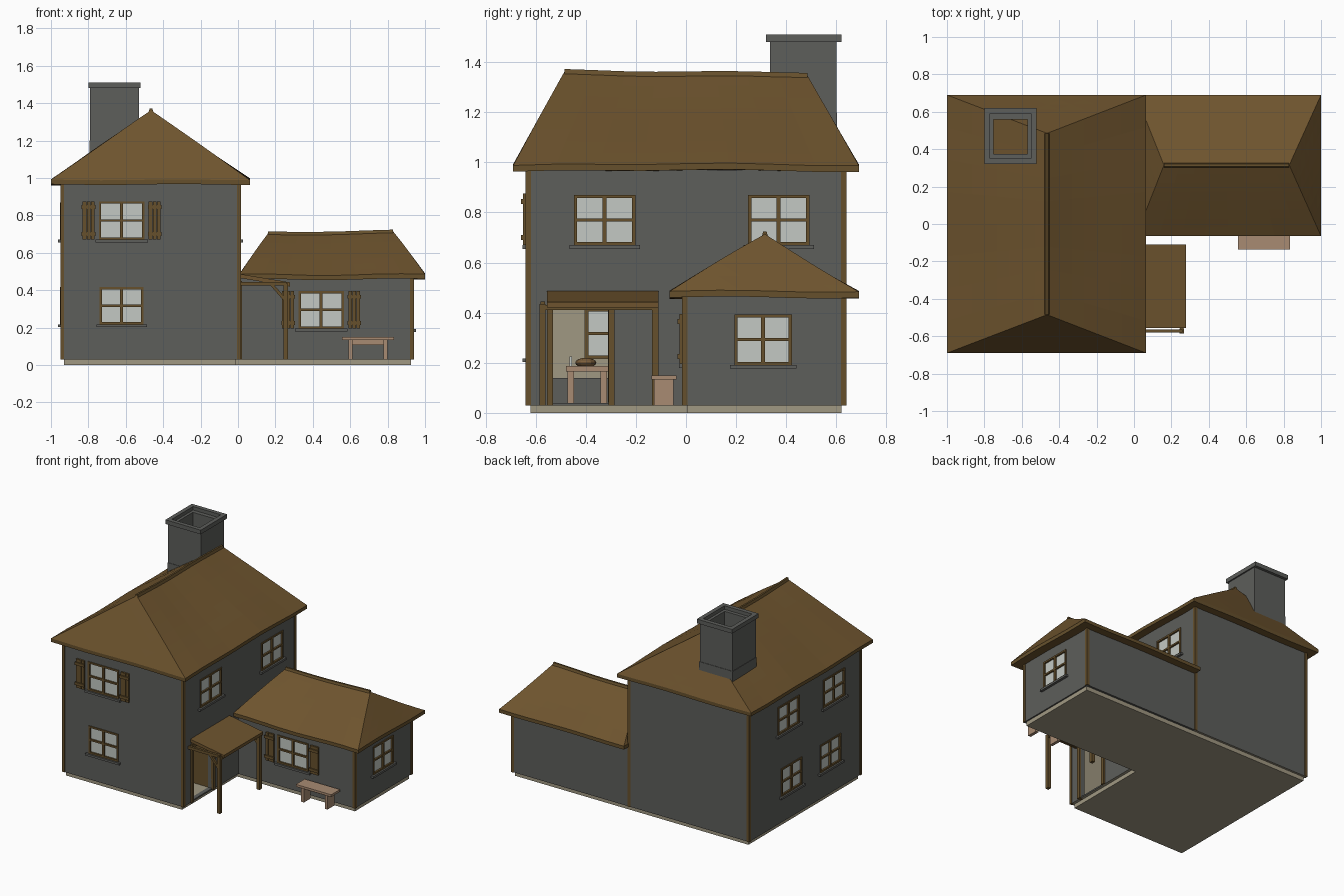
import bpy, bmesh, math
from mathutils import Vector

if "Cube" in bpy.data.objects:
    bpy.data.objects.remove(bpy.data.objects["Cube"])


def mat(name, r, g, b):
    m = bpy.data.materials.new(name)
    lin = [((c / 255 + 0.055) / 1.055) ** 2.4 for c in (r, g, b)]
    m.diffuse_color = (*lin, 1)
    m.use_nodes = True
    m.node_tree.nodes["Principled BSDF"].inputs["Base Color"].default_value = m.diffuse_color
    return m


STONE = mat("grey stone", 93, 94, 91)
THATCH = mat("brown thatch", 110, 84, 46)
TIMBER = mat("timber", 102, 80, 44)
GLASS = mat("pale glass", 196, 201, 196)
WOOD = mat("light wood", 168, 139, 114)
PLASTER = mat("beige plaster", 160, 152, 130)
BREAD = mat("bread crust", 125, 95, 60)


def finish(name, bm, *mats):
    bmesh.ops.recalc_face_normals(bm, faces=bm.faces)
    me = bpy.data.meshes.new(name)
    bm.to_mesh(me)
    bm.free()
    for m in mats:
        me.materials.append(m)
    ob = bpy.data.objects.new(name, me)
    bpy.context.collection.objects.link(ob)
    return ob


def add_box(bm, a, b):
    vs = bmesh.ops.create_cube(bm, size=1)["verts"]
    for v in vs:
        v.co = Vector([(a[i] + b[i]) / 2 + v.co[i] * abs(b[i] - a[i]) for i in range(3)])


def boxes(name, material, *pairs):
    bm = bmesh.new()
    for a, b in pairs:
        add_box(bm, a, b)
    return finish(name, bm, material)


def prism(name, material, pts, vec):
    bm = bmesh.new()
    f = bm.faces.new([bm.verts.new(p) for p in pts])
    ext = bmesh.ops.extrude_face_region(bm, geom=[f], use_keep_orig=True)["geom"]
    bmesh.ops.translate(bm, vec=vec, verts=[e for e in ext if isinstance(e, bmesh.types.BMVert)])
    return finish(name, bm, material)


def ring(name, material, x0, x1, y0, y1, z0, z1, t):
    """Open rectangular tube."""
    bm = bmesh.new()
    loops = []
    for o, z in ((0, z0), (0, z1), (t, z1), (t, z0)):
        loops.append([bm.verts.new(p) for p in ((x0 + o, y0 + o, z), (x1 - o, y0 + o, z),
                                                (x1 - o, y1 - o, z), (x0 + o, y1 - o, z))])
    for k in range(4):
        for i in range(4):
            j, n = (i + 1) % 4, (k + 1) % 4
            bm.faces.new((loops[k][i], loops[k][j], loops[n][j], loops[n][i]))
    return finish(name, bm, material)


# Wall-space mapping: u along the wall, d outward from it, z up
def wall(side, c):
    return {"front": lambda u, d, z: (u, c - d, z),
            "right": lambda u, d, z: (c + d, u, z),
            "left": lambda u, d, z: (c - d, u, z)}[side]


X0, X1, Y0, Y1, XW, YW = -0.945, 0.01, -0.635, 0.635, 0.935, -0.01
MF, MR, ML = wall("front", Y0), wall("right", X1), wall("left", X0)
WF, WR = wall("front", YW), wall("right", XW)
# mapping, u centre, width, sill height, height, shutters, belongs to wing
windows = [
    (MF, -0.622, 0.245, 0.67, 0.205, True, False),
    (MF, -0.622, 0.235, 0.218, 0.198, False, False),
    (MR, -0.325, 0.245, 0.67, 0.2, False, False),
    (MR, 0.37, 0.245, 0.67, 0.2, False, False),
    (ML, -0.325, 0.245, 0.67, 0.2, False, False),
    (ML, 0.19, 0.245, 0.67, 0.2, False, False),
    (ML, -0.285, 0.235, 0.218, 0.198, False, False),
    (ML, 0.155, 0.235, 0.218, 0.198, False, False),
    (WF, 0.445, 0.245, 0.195, 0.2, True, True),
    (WR, 0.308, 0.23, 0.192, 0.2, False, True),
]


def window(m, u, w, z, h):
    a, b, t = u - w / 2, u + w / 2, z + h
    bars = [(a, a + .013, z, t), (b - .013, b, z, t), (a, b, z, z + .012), (a, b, t - .012, t),
            (u - .008, u + .008, z, t), (a, b, z + h / 2 - .006, z + h / 2 + .006)]
    boxes("window_frame", TIMBER, *[(m(p, -.02, r), m(q, .006, s)) for p, q, r, s in bars])
    boxes("window_glass", GLASS, (m(a, -.012, z), m(b, -.006, t)))
    boxes("window_sill", STONE, (m(a - .018, -.01, z - .015), m(b + .018, .018, z)))


def shutter(m, u, z, h):
    w = .032
    planks = [(m(u - w + k * .022, .003, z), m(u - w + k * .022 + .02, .016, z + h)) for k in range(3)]
    battens = [(m(u - w - .005, .014, z + h * f - .01), m(u + w + .005, .024, z + h * f + .01))
               for f in (.15, .85)]
    boxes("shutter", TIMBER, *planks, *battens)


for m, u, w, z, h, sh, _ in windows:
    window(m, u, w, z, h)
    if sh:
        for s in (-1, 1):
            shutter(m, u + s * (w / 2 + .054), z, h)


# Walls with cut window recesses, doorway and a ground floor room
def carve(ob, pairs):
    cutter = boxes("cutter", PLASTER, *pairs)
    cutter.hide_render = True
    mod = ob.modifiers.new("cut", "BOOLEAN")
    mod.operation, mod.solver, mod.object = "DIFFERENCE", "EXACT", cutter
    bpy.context.view_layer.objects.active = ob
    bpy.ops.object.modifier_apply(modifier=mod.name)
    bpy.data.objects.remove(cutter, do_unlink=True)


main = boxes("main_walls", STONE, ((X0, Y0, .03), (X1, Y1, .97)))
wing = boxes("wing_walls", STONE, ((X1, YW, .03), (XW, Y1, .465)))
carve(main, [((X0 + .03, Y0 + .03, .04), (X1 - .03, Y1 - .03, .46))])
carve(main, [((X1 - .05, -.53, .04), (X1 + .05, -.31, .425))])
for ob, is_wing in ((main, False), (wing, True)):
    carve(ob, [(m(u - w / 2, -.04, z), m(u + w / 2, .04, z + h))
               for m, u, w, z, h, _, g in windows if g == is_wing])
main.data.materials.clear()
for m in (STONE, PLASTER):
    main.data.materials.append(m)
for p in main.data.polygons:
    c = p.center
    p.material_index = int(X0 + .025 < c.x < X1 - .025 and Y0 + .025 < c.y < Y1 - .025 and c.z < .465)

# Plinth
prism("plinth", PLASTER, [(-.93, -.62, 0), (-.01, -.62, 0), (-.01, .005, 0), (.925, .005, 0),
                          (.925, .62, 0), (-.93, .62, 0)], (0, 0, .032))

# Corner timbers
posts = [(x, y, .97) for x in (X0, X1) for y in (Y0, Y1)] + [(XW, YW, .465), (XW, Y1, .465)]
e = .005
for x, y, z in posts:
    sx = 1 if x > -.5 else -1
    sy = 1 if y > .3 else -1
    boxes("corner_post", TIMBER, ((x + sx * e, y + sy * e, .03), (x - sx * .016, y - sy * .016, z)))


# Hipped roofs with a slightly uneven surface
def hip(name, x0, x1, y0, y1, z0, r0, r1):
    bm = bmesh.new()
    lo, hi = [[bm.verts.new(p) for p in ((x0, y0, z), (x1, y0, z), (x1, y1, z), (x0, y1, z))]
              for z in (z0, z0 + .025)]
    a, b = bm.verts.new(r0), bm.verts.new(r1)
    for i in range(4):
        j = (i + 1) % 4
        bm.faces.new((lo[i], lo[j], hi[j], hi[i]))
    bm.faces.new(lo[::-1])
    along_y = abs(r1[1] - r0[1]) > abs(r1[0] - r0[0])
    h = hi if along_y else [hi[3], hi[0], hi[1], hi[2]]
    for f in ((h[0], h[1], a), (h[1], h[2], b, a), (h[2], h[3], b), (h[3], h[0], a, b)):
        bm.faces.new(f)
    bm.normal_update()
    for f in bm.faces:
        f.material_index = int(abs(f.normal.z) < .1)
    edges = [ed for ed in bm.edges if abs(ed.verts[0].co.z - ed.verts[1].co.z) > .03
             or ed.calc_length() > .1]
    bmesh.ops.subdivide_edges(bm, edges=edges, cuts=7, use_grid_fill=True)
    for v in bm.verts:
        v.co.z += .005 * math.sin(8 * v.co.x + 1) * math.cos(3 * v.co.y) + .003 * math.sin(9 * v.co.y)
    finish(name, bm, THATCH, TIMBER)
    # ridge cap
    bm = bmesh.new()
    prev = None
    side = Vector((.013, 0, 0)) if along_y else Vector((0, .013, 0))
    up = Vector((0, 0, .01))
    for k in range(9):
        p = Vector(r0).lerp(Vector(r1), k / 8)
        p.z += .005 * math.sin(8 * p.x + 1) * math.cos(3 * p.y) + .003 * math.sin(9 * p.y)
        cur = [bm.verts.new(q) for q in (p - side - up, p - side * .5 + up, p + side * .5 + up, p + side - up)]
        for i in range(4):
            if prev:
                bm.faces.new((prev[i], prev[(i + 1) % 4], cur[(i + 1) % 4], cur[i]))
        if k in (0, 8):
            bm.faces.new(cur)
        prev = cur
    finish(name + "_ridge", bm, TIMBER)


hip("main_roof", -1, .065, -.69, .69, .965, (-.465, -.485, 1.36), (-.465, .485, 1.35))
hip("wing_roof", .01, 1, -.065, .69, .46, (.16, .315, .7), (.83, .315, .71))

# Chimney
ring("chimney_shaft", STONE, -.79, -.53, .335, .6, 1.08, 1.485, .04)
ring("chimney_base", STONE, -.793, -.527, .332, .603, 1.08, 1.2, .02)
ring("chimney_cap", STONE, -.8, -.52, .32, .62, 1.48, 1.51, .03)

# Porch with posts, beam and braces
prism("porch_roof", THATCH, [(.01, -.555, .487), (.01, -.555, .465), (.277, -.555, .42), (.277, -.555, .442)],
      (0, .445, 0))
for y in (-.585, -.135):
    boxes("porch_post", TIMBER, ((.243, y, .03), (.266, y + .025, .435)))
    boxes("porch_rafter", TIMBER, ((.01, y + .005, .425), (.26, y + .022, .445)))
    prism("porch_brace", TIMBER, [(.165, y + .005, .435), (.187, y + .005, .435), (.248, y + .005, .365),
                                  (.248, y + .005, .34)], (0, .015, 0))
boxes("porch_beam", TIMBER, ((.245, -.585, .41), (.264, -.11, .43)))

# Door frame and open door
boxes("door_frame", TIMBER, ((-.02, -.555, .03), (.022, -.53, .43)), ((-.02, -.31, .03), (.022, -.285, .43)),
      ((-.02, -.555, .42), (.022, -.285, .45)))
boxes("open_door", TIMBER, ((-.225, -.312, .042), (-.02, -.298, .42)))

# Room: low panelling, stairs and laid table
boxes("wainscot", STONE, ((X0 + .03, Y0 + .03, .04), (X0 + .036, Y1 - .03, .14)))
boxes("stairs", WOOD, *[((-.62, -.1 + .07 * k, .04), (-.2, -.03 + .07 * k, .08 + .045 * k)) for k in range(8)])
boxes("stair_noses", TIMBER, *[((-.62, -.104 + .07 * k, .07 + .045 * k), (-.2, -.1 + .07 * k, .08 + .045 * k))
                               for k in range(8)])


def table(name, x0, x1, y0, y1, z0, z1, t, leg, inset):
    legs = [((x - leg[0] / 2, y - leg[1] / 2, z0), (x + leg[0] / 2, y + leg[1] / 2, z1 - t))
            for x in (x0 + inset[0], x1 - inset[0])
            for y in sorted({y0 + inset[1], y1 - inset[1]})]
    boxes(name, WOOD, ((x0, y0, z1 - t), (x1, y1, z1)), *legs)


table("dining_table", -.6, -.3, -.48, -.308, .04, .187, .022, (.026, .026), (.025, .02))
bm = bmesh.new()
bmesh.ops.create_uvsphere(bm, u_segments=12, v_segments=8, radius=1)
for v in bm.verts:
    v.co = Vector((-.45 + v.co.x * .05, -.4 + v.co.y * .042, .2 + v.co.z * .02))
finish("bread_loaf", bm, BREAD)
boxes("candle", GLASS, ((-.4, -.465, .187), (-.39, -.455, .225)))

# Garden bench
boxes("bench", WOOD, ((.555, -.137, .133), (.835, -.037, .149)), ((.59, -.127, .03), (.612, -.05, .134)),
      ((.778, -.127, .03), (.8, -.05, .134)), ((.6, -.095, .108), (.79, -.08, .134)))
